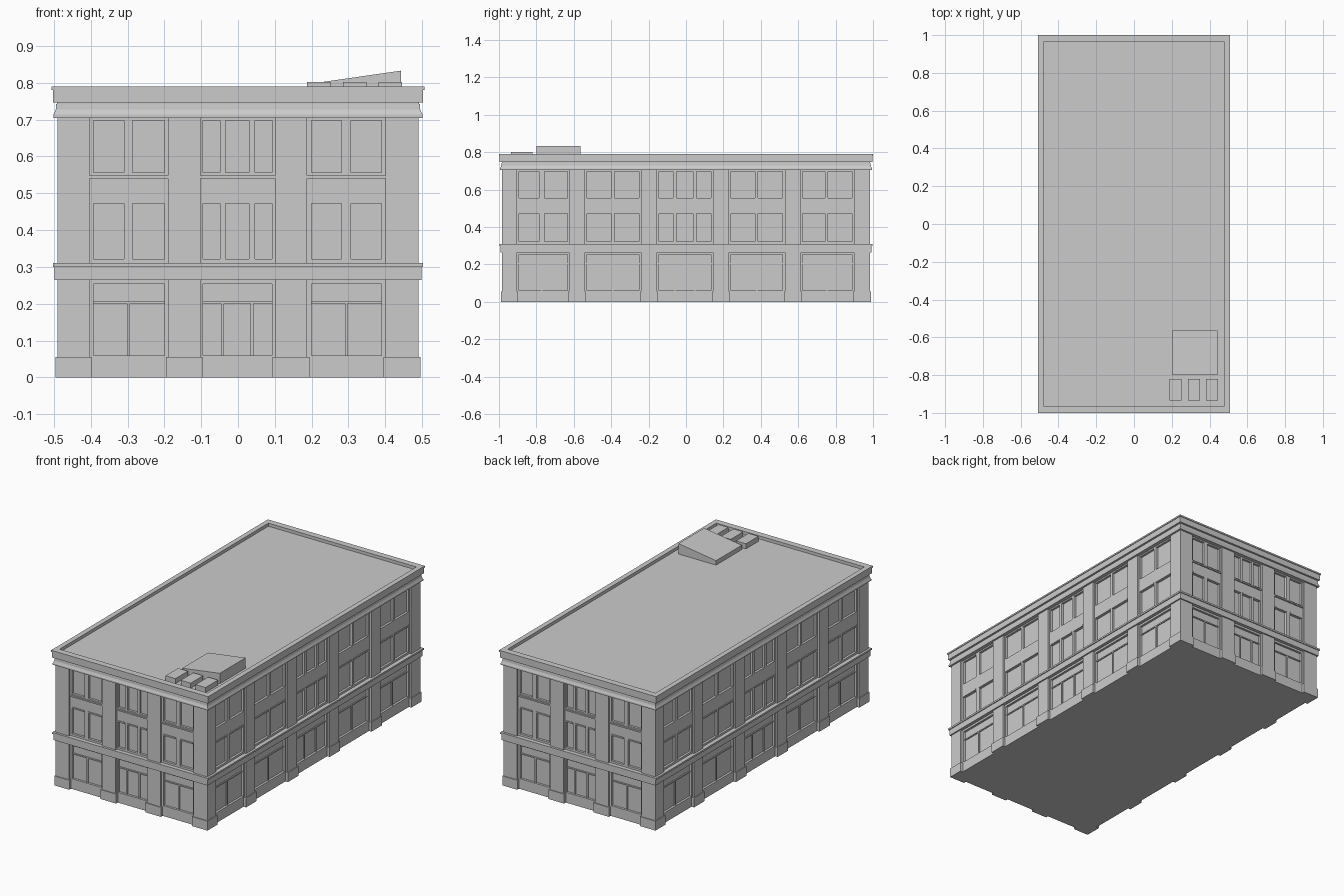
import bpy, bmesh
from mathutils import Matrix, Vector
from math import pi

if "Cube" in bpy.data.objects:
    bpy.data.objects.remove(bpy.data.objects["Cube"])

HX, HY = 0.49, 0.983          # half size at the pier faces
GLASS, INFILL = -0.024, -0.011  # depths behind the pier faces
parts = {}


def add_box(name, x, y, z, m=Matrix()):
    bm = parts.setdefault(name, bmesh.new())
    c = Vector([(a + b) / 2 for a, b in (x, y, z)])
    s = [b - a for a, b in (x, y, z)]
    bmesh.ops.create_cube(bm, size=1, matrix=m @ Matrix.Translation(c) @ Matrix.Diagonal((*s, 1)))


def finish(name, bm):
    bmesh.ops.recalc_face_normals(bm, faces=bm.faces)
    me = bpy.data.meshes.new(name)
    bm.to_mesh(me)
    bm.free()
    ob = bpy.data.objects.new(name, me)
    bpy.context.collection.objects.link(ob)


def ring_loft(name, profile):
    """Carry an (x half, y half, z) profile round the rectangular building."""
    bm = bmesh.new()
    rings = [[bm.verts.new((sx * a, sy * b, z)) for sx, sy in ((-1, -1), (1, -1), (1, 1), (-1, 1))]
             for a, b, z in profile]
    for r, s in zip(rings, rings[1:]):
        for i in range(4):
            j = (i + 1) % 4
            bm.faces.new((r[i], r[j], s[j], s[i]))
    bm.faces.new(rings[0])
    bm.faces.new(rings[-1])
    finish(name, bm)


def facade(m, half, bays, side):
    """One wall: u runs along it, local -y points outward, pier face at y = 0."""
    def bar(name, u, z, front, back=-0.03):
        add_box(name, u, (-front, -back), z, m)

    # Piers between the bays, with plinth blocks at the foot
    edges = [-half] + [e for b in bays for e in b[0]] + [half]
    for i in range(0, len(edges), 2):
        a, b = edges[i], edges[i + 1]
        bar("piers", (a, b), (0, 0.71), 0)
        pa = a - (0.005 if i == 0 else -0.0 + 0.006)
        pb = b + (0.005 if i == len(edges) - 2 else 0.006)
        bar("plinth_blocks", (pa, pb), (0, 0.055), 0.005)

    for (a, b), panes in bays:
        lo, hi = panes[0][0], panes[-1][1]
        # Horizontal infill: window foot, header, spandrel and top strip
        for z in ((0, 0.06), (0.253, 0.322), (0.473, 0.556), (0.697, 0.71)):
            bar("spandrels", (a, b), z, INFILL)
        if not side:
            bar("window_sills", (a, b), (0.54, 0.548), -0.004)
        # Upper window jambs and mullions
        cuts = [a] + [e for p in panes for e in p] + [b]
        for j in range(0, len(cuts), 2):
            for z in ((0.322, 0.473), (0.556, 0.697)):
                bar("window_frames", (cuts[j], cuts[j + 1]), z, INFILL)
        for p in panes:
            bar("lintels", p, (0.472, 0.48), -0.007)
        # Shop window jambs, transom and slim mullions
        for u in ((a, lo), (hi, b)):
            bar("shop_window_frames", u, (0.06, 0.253), INFILL)
        bar("shop_window_frames", (lo, hi), (0.2, 0.207), -0.018)
        for p, q in zip(panes, panes[1:]):
            c = (p[1] + q[0]) / 2
            bar("shop_window_frames", (c - 0.004, c + 0.004), (0.06, 0.2), -0.018)


# Bay edges and the upper panes in each bay
front_bays = [
    ((-0.404, -0.19), [(-0.392, -0.31), (-0.286, -0.2)]),
    ((-0.102, 0.1), [(-0.095, -0.049), (-0.034, 0.03), (0.046, 0.092)]),
    ((0.188, 0.401), [(0.2, 0.281), (0.307, 0.39)])]
side_bays = [
    ((-0.904, -0.626), [(-0.893, -0.786), (-0.757, -0.633)]),
    ((-0.541, -0.241), [(-0.53, -0.4), (-0.383, -0.25)]),
    ((-0.155, 0.145), [(-0.144, -0.069), (-0.05, 0.038), (0.057, 0.134)]),
    ((0.23, 0.53), [(0.24, 0.37), (0.385, 0.515)]),
    ((0.615, 0.898), [(0.622, 0.744), (0.76, 0.888)])]

for turn in (0, pi):
    r = Matrix.Rotation(turn, 4, 'Z')
    facade(r @ Matrix.Translation((0, -HY, 0)), HX, front_bays, False)
    facade(r @ Matrix.Rotation(pi / 2, 4, 'Z') @ Matrix.Translation((0, -HX, 0)), HY, side_bays, True)

# Inner mass whose faces read as the glass
add_box("glazed_core", (-HX - GLASS, HX + GLASS), (-HY - GLASS, HY + GLASS), (0, 0.72))

# Belt course above the shop floor
ring_loft("belt_course", [(HX + d, HY + d, z) for d, z in
                          ((-0.03, 0.265), (0.008, 0.265), (0.008, 0.3), (0.013, 0.3), (0.013, 0.31), (-0.03, 0.31))])

# Cornice, parapet and sunken roof deck
ROOF = 0.772
cornice = [(-0.03, 0.705), (0.011, 0.705), (0.011, 0.714), (0.008, 0.72), (0.005, 0.728), (0.004, 0.742),
           (0.001, 0.742), (0.001, 0.747), (0.013, 0.747), (0.013, 0.781), (0.017, 0.781), (0.017, 0.79)]
ring_loft("cornice_and_roof", [(HX + d, HY + d, z) for d, z in cornice]
          + [(0.478, 0.963, 0.79), (0.478, 0.963, ROOF)])

# Three small roof vents
for x in (0.187, 0.285, 0.381):
    add_box("roof_vents", (x, x + 0.064), (-0.935, -0.82), (ROOF - 0.005, 0.802))

# Sloping rooftop hatch, low towards the centre
add_box("roof_hatch", (0.2, 0.443), (-0.8, -0.563), (ROOF - 0.005, 0.833))
for v in parts["roof_hatch"].verts:
    if v.co.x < 0.3 and v.co.z > 0.8:
        v.co.z = 0.798

for name, bm in parts.items():
    finish(name, bm)
